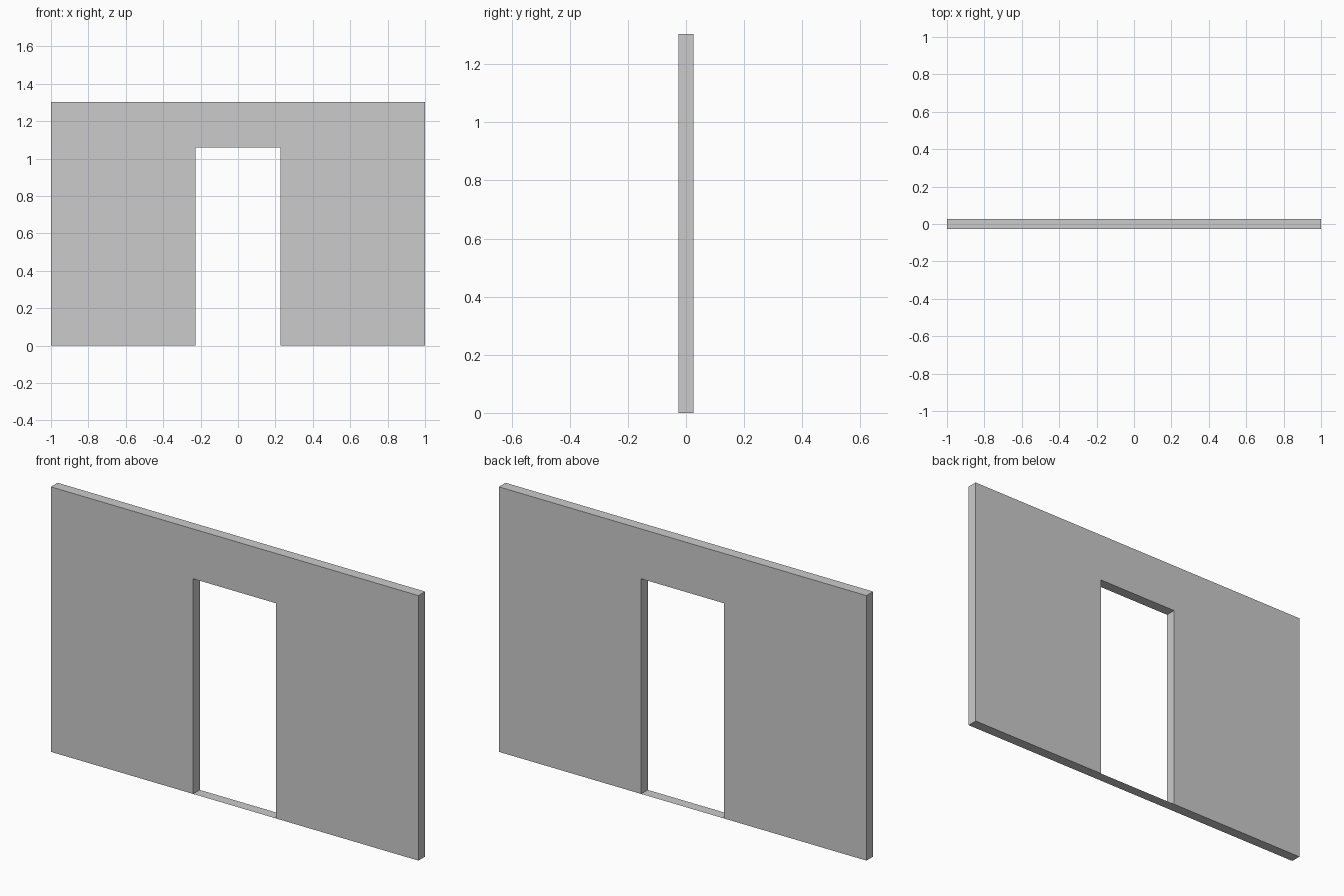
import bpy
import bmesh

if "Cube" in bpy.data.objects:
    bpy.data.objects.remove(bpy.data.objects["Cube"])

HALF_W, HEIGHT, HALF_T = 1.0, 1.303, 0.026
DOOR_HALF, DOOR_TOP = 0.226, 1.058


def make_object(name, points, depth=0.0):
    """Make one flat face from points, optionally extruded along +y."""
    bm = bmesh.new()
    face = bm.faces.new([bm.verts.new(p) for p in points])
    if depth:
        ext = bmesh.ops.extrude_face_region(bm, geom=[face], use_keep_orig=True)
        moved = [g for g in ext["geom"] if isinstance(g, bmesh.types.BMVert)]
        bmesh.ops.translate(bm, verts=moved, vec=(0, depth, 0))
        bmesh.ops.recalc_face_normals(bm, faces=bm.faces)
    mesh = bpy.data.meshes.new(name)
    bm.to_mesh(mesh)
    bm.free()
    obj = bpy.data.objects.new(name, mesh)
    bpy.context.collection.objects.link(obj)
    return obj


# Wall: half of the outline, mirrored, then extruded through the thickness
half = [(DOOR_HALF, DOOR_TOP), (DOOR_HALF, 0), (HALF_W, 0), (HALF_W, HEIGHT)]
outline = half + [(-x, z) for x, z in reversed(half)]
make_object("wall", [(x, -HALF_T, z) for x, z in outline], 2 * HALF_T)

# Threshold: paper-thin floor strip closing the bottom of the doorway
make_object("threshold", [(-DOOR_HALF, -HALF_T, 0), (DOOR_HALF, -HALF_T, 0),
                          (DOOR_HALF, HALF_T, 0), (-DOOR_HALF, HALF_T, 0)])
